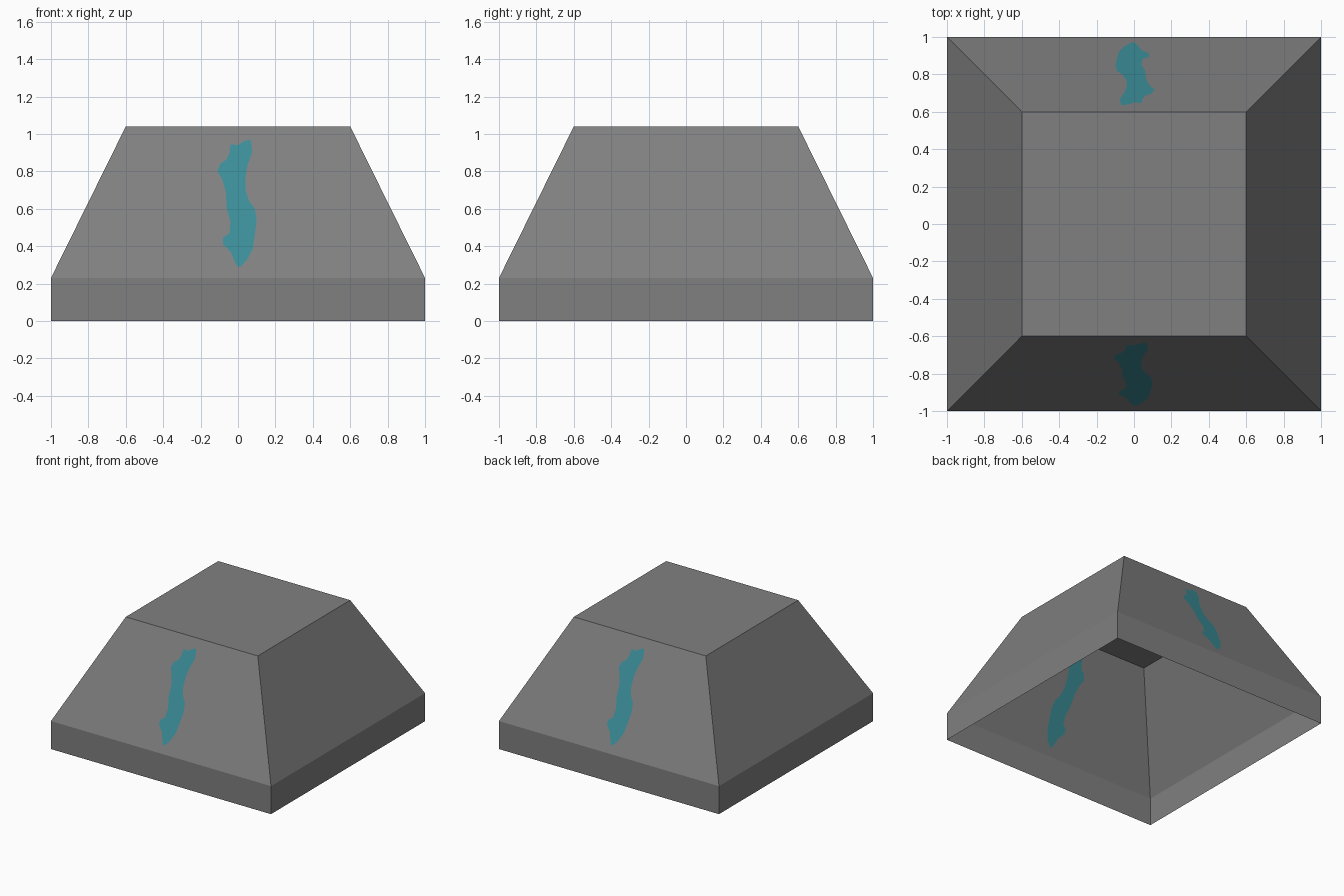
import bpy
import bmesh
from mathutils import Matrix

if "Cube" in bpy.data.objects:
    bpy.data.objects.remove(bpy.data.objects["Cube"])

BASE, TOP = 1.0, 0.6            # half widths
Z_BAND, Z_TOP = 0.23, 1.04      # top of upright band, top of slope


def material(name, rgb):
    m = bpy.data.materials.new(name)
    m.diffuse_color = (*rgb, 1)
    m.use_nodes = True
    m.node_tree.nodes["Principled BSDF"].inputs["Base Color"].default_value = m.diffuse_color
    return m


def on_slope(x, z):
    # point on the front sloped wall at height z
    t = (z - Z_BAND) / (Z_TOP - Z_BAND)
    return (x, -(BASE + (TOP - BASE) * t), z)


# streak outline on the front wall (x, z): both sides run from bottom tip to top tip
TIP_LOW, TIP_HIGH = (0.01, 0.285), (0.06, 0.97)
RIGHT = [(.05, .33), (.08, .39), (.09, .46), (.10, .54), (.09, .60), (.06, .64),
         (.04, .70), (.04, .77), (.05, .83), (.075, .90), (.07, .96)]
LEFT = [(-.01, .30), (-.04, .37), (-.08, .41), (-.08, .445), (-.045, .47),
        (-.04, .53), (-.06, .60), (-.065, .69), (-.085, .76), (-.11, .80),
        (-.095, .84), (-.06, .865), (-.045, .90), (-.04, .945), (0, .94), (.03, .96)]

bm = bmesh.new()


def add_face(points, turn, mat=0):
    f = bm.faces.new([bm.verts.new(turn @ Matrix.Translation(p).translation) for p in points])
    f.material_index = mat


bl, br = on_slope(-BASE, Z_BAND), on_slope(BASE, Z_BAND)
tl, tr = on_slope(-TOP, Z_TOP), on_slope(TOP, Z_TOP)
low, high = on_slope(*TIP_LOW), on_slope(*TIP_HIGH)
right = [on_slope(*p) for p in RIGHT]
left = [on_slope(*p) for p in LEFT]

# four walls; front and back have the streak cut into the slope
for i in range(4):
    turn = Matrix.Rotation(i * 1.5707963267948966, 4, 'Z')
    add_face([(-BASE, -BASE, 0), (BASE, -BASE, 0), br, bl], turn)
    if i % 2:
        add_face([bl, br, tr, tl], turn)
    else:
        add_face([low] + right + [high] + left[::-1], turn, 1)
        add_face([bl, low] + left + [high, tl], turn)
        add_face([low, br, tr, high] + right[::-1], turn)
        add_face([bl, br, low], turn)
        add_face([tl, high, tr], turn)

# closed flat top, open underside
add_face([(-TOP, -TOP, Z_TOP), (TOP, -TOP, Z_TOP), (TOP, TOP, Z_TOP), (-TOP, TOP, Z_TOP)],
         Matrix.Identity(4))

bmesh.ops.remove_doubles(bm, verts=bm.verts, dist=1e-4)
mesh = bpy.data.meshes.new("tapered_block")
bm.to_mesh(mesh)
bm.free()
mesh.materials.append(material("stone grey", (0.216, 0.216, 0.216)))
mesh.materials.append(material("teal streak", (0.044, 0.266, 0.314)))
bpy.context.collection.objects.link(bpy.data.objects.new("tapered_block", mesh))
